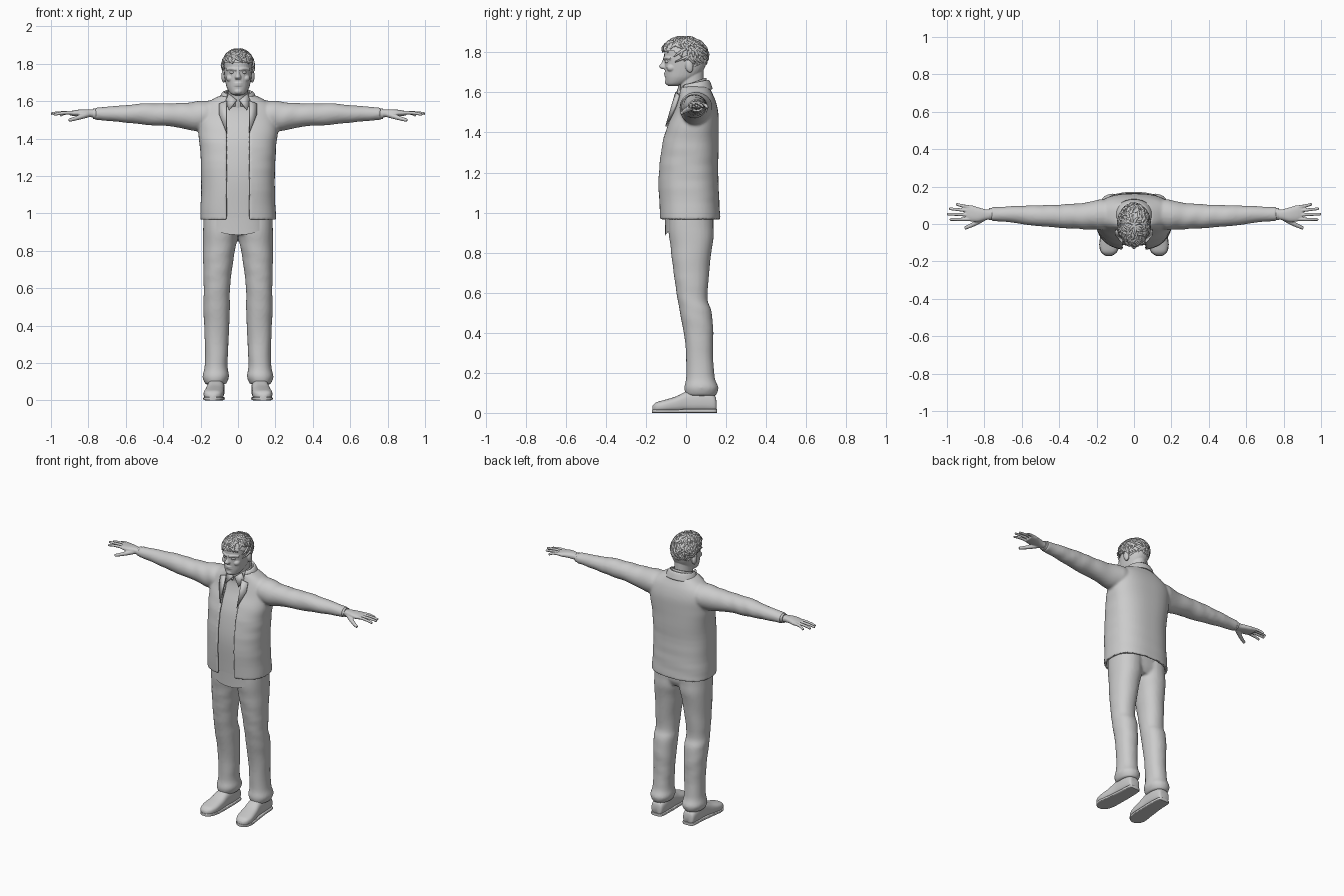
import bpy, bmesh, math, random
from mathutils import Vector, Matrix

if "Cube" in bpy.data.objects:
    bpy.data.objects.remove(bpy.data.objects["Cube"])
random.seed(4)


def spow(v, p):
    return math.copysign(abs(v) ** p, v)


def finish(name, bm):
    bmesh.ops.recalc_face_normals(bm, faces=bm.faces)
    me = bpy.data.meshes.new(name)
    bm.to_mesh(me)
    bm.free()
    ob = bpy.data.objects.new(name, me)
    bpy.context.collection.objects.link(ob)
    return smooth(ob)


def activate(ob):
    bpy.ops.object.select_all(action='DESELECT')
    ob.select_set(True)
    bpy.context.view_layer.objects.active = ob


def smooth(ob, deg=50):
    activate(ob)
    bpy.ops.object.shade_smooth_by_angle(angle=math.radians(deg))
    return ob


def modify(ob, kind, **props):
    activate(ob)
    m = ob.modifiers.new(kind.title(), kind)
    for k, v in props.items():
        setattr(m, k, v)
    bpy.ops.object.modifier_apply(modifier=m.name)
    return ob


def mirror(ob):
    return modify(ob, 'MIRROR', use_mirror_merge=False)


def dense(rings, k=4):
    """Catmull-Rom interpolation of the ring table."""
    out = []
    for i in range(len(rings) - 1):
        q = [rings[max(0, min(len(rings) - 1, i + j))] for j in (-1, 0, 1, 2)]
        for s in range(k):
            t = s / k
            out.append([b + .5 * t * (c - a + t * (2*a - 5*b + 4*c - d + t * (3*(b - c) + d - a)))
                        for a, b, c, d in zip(*q)])
    return out + [list(rings[-1])]


def loft(name, rings, axis='Z', n=32, p=1.0, gap=0, tilt=0, wob=0, dip=0, cap=True):
    """Rings are (position, centre, half width, low, high); gap opens the front."""
    bm = bmesh.new()
    rows = []
    for j, (t, c, r, lo, hi) in enumerate(dense(rings)):
        s = math.asin(min(1, gap / r) ** (1 / p)) if gap else 0
        row = []
        for i in range(n):
            a = s + (2*math.pi - 2*s) * i / (n - 1) if gap else 2*math.pi * i / n
            w = 1 + wob * math.sin(48 * t + 2.5 * math.sin(a + 9 * t))
            u = c + r * w * spow(math.sin(a), p)
            v = (lo + hi) / 2 - (hi - lo) / 2 * w * spow(math.cos(a), p)
            z = t + tilt * (v - .05)
            if j == 0:
                z -= dip * max(0, math.cos(a)) ** 1.5
            row.append(bm.verts.new({'Z': (u, v, z), 'X': (t, u, v), 'Y': (u, t, v)}[axis]))
        rows.append(row)
    for a, b in zip(rows, rows[1:]):
        for i in range(n - 1 if gap else n):
            k = (i + 1) % n
            bm.faces.new((a[i], a[k], b[k], b[i]))
    if cap and not gap:
        bm.faces.new(rows[0])
        bm.faces.new(rows[-1])
    return finish(name, bm)


def ball(name, loc, size, rot=0):
    bm = bmesh.new()
    m = Matrix.Translation(loc) @ Matrix.Rotation(rot, 4, 'X') @ Matrix.Diagonal((*size, 1))
    bmesh.ops.create_uvsphere(bm, u_segments=20, v_segments=14, radius=1, matrix=m)
    return finish(name, bm)


def tubes(name, paths, r0, r1):
    cu = bpy.data.curves.new(name, 'CURVE')
    cu.dimensions, cu.bevel_depth, cu.bevel_resolution = '3D', r0, 2
    cu.use_fill_caps, cu.resolution_u = True, 4
    for pts in paths:
        s = cu.splines.new('NURBS')
        s.points.add(len(pts) - 1)
        for i, q in enumerate(pts):
            s.points[i].co = (*q, 1)
            s.points[i].radius = 1 + (r1 / r0 - 1) * i / (len(pts) - 1)
        s.order_u, s.use_endpoint_u = 3, True
    ob = bpy.data.objects.new(name, cu)
    bpy.context.collection.objects.link(ob)
    activate(ob)
    bpy.ops.object.convert(target='MESH')
    return smooth(bpy.context.view_layer.objects.active)


def panel(name, pts, thick):
    bm = bmesh.new()
    bm.faces.new([bm.verts.new(q) for q in pts])
    return mirror(modify(finish(name, bm), 'SOLIDIFY', thickness=thick, offset=0))


def fuse(name, parts, voxel, iters):
    activate(parts[0])
    for o in parts:
        o.select_set(True)
    bpy.ops.object.join()
    ob = bpy.context.view_layer.objects.active
    ob.name = name
    modify(ob, 'REMESH', mode='VOXEL', voxel_size=voxel)
    modify(ob, 'SMOOTH', factor=.5, iterations=iters)
    return smooth(ob)


# Jacket: open-fronted shell fused with both sleeves
body = loft('jacket_body', [
    (.965, 0, .195, -.125, .163), (1.05, 0, .191, -.129, .158), (1.2, 0, .188, -.132, .152),
    (1.35, 0, .195, -.112, .154), (1.43, 0, .203, -.087, .155), (1.5, 0, .203, -.056, .152),
    (1.56, 0, .187, -.034, .138), (1.6, 0, .135, -.027, .12), (1.625, 0, .085, -.03, .108)],
    n=72, p=.8, gap=.058, wob=.006)
modify(body, 'SOLIDIFY', thickness=.017, offset=0)
sleeve = mirror(loft('sleeve', [
    (.1, .05, .065, 1.48, 1.61), (.17, .05, .08, 1.445, 1.603), (.22, .046, .077, 1.44, 1.598),
    (.3, .042, .068, 1.455, 1.59), (.4, .042, .062, 1.468, 1.588), (.5, .044, .057, 1.474, 1.588),
    (.62, .05, .047, 1.487, 1.577), (.72, .053, .039, 1.496, 1.568), (.762, .053, .037, 1.497, 1.567)],
    'X', wob=.025))
fuse('jacket', [body, sleeve], .008, 4)
collar = loft('jacket_collar', [
    (1.61, 0, .074, -.025, .1), (1.645, 0, .074, -.022, .108), (1.64, 0, .085, -.032, .117),
    (1.6, 0, .105, -.04, .13)], n=48, gap=.058, tilt=.2)
modify(collar, 'SOLIDIFY', thickness=.007, offset=0)
panel('lapel', [(.06, -.048, 1.6), (.1, -.036, 1.585), (.1, -.053, 1.53), (.06, -.098, 1.43)], .012)

# Shirt with a curved tail, collar and cuffs
loft('shirt', [
    (.965, 0, .17, -.105, .13), (1.02, 0, .172, -.108, .135), (1.2, 0, .172, -.116, .135),
    (1.35, 0, .178, -.097, .137), (1.43, 0, .18, -.073, .137), (1.5, 0, .175, -.043, .13),
    (1.56, 0, .13, -.027, .115), (1.61, 0, .06, -.032, .095)], n=48, p=.8, dip=.08, cap=False)
band = loft('shirt_collar_band', [(1.6, 0, .066, -.035, .1), (1.655, 0, .06, -.03, .1)],
            n=40, gap=.015, tilt=.35)
modify(band, 'SOLIDIFY', thickness=.005, offset=0)
panel('shirt_collar_point', [(.006, -.044, 1.605), (.05, -.03, 1.64), (.066, -.028, 1.6),
                             (.048, -.062, 1.55)], .006)
mirror(loft('shirt_cuff', [(.74, .053, .033, 1.501, 1.562), (.775, .053, .032, 1.504, 1.561)], 'X'))

# Trousers: two legs fused at the hips
leg = mirror(loft('leg', [
    (.085, .12, .054, .0, .148), (.125, .118, .071, -.008, .163), (.18, .117, .061, .0, .143),
    (.3, .114, .063, .0, .135), (.42, .114, .068, -.015, .136), (.51, .114, .072, -.032, .126),
    (.57, .114, .069, -.043, .108), (.7, .109, .077, -.062, .115), (.82, .1, .087, -.077, .13),
    (.9, .093, .095, -.086, .138), (1.0, .09, .093, -.09, .135)], p=.92, wob=.012))
hips = loft('hips', [(.89, 0, .16, -.07, .11), (.93, 0, .18, -.084, .128), (1.0, 0, .18, -.09, .13)], p=.85)
fuse('trousers', [leg, hips], .009, 4)

# Shoes and soles
mirror(loft('shoe', [
    (.152, .118, .026, .01, .06), (.14, .118, .04, .005, .09), (.08, .118, .047, .004, .115),
    (.01, .12, .046, .004, .11), (-.05, .125, .051, .004, .082), (-.11, .131, .053, .004, .064),
    (-.15, .134, .041, .005, .052), (-.168, .135, .018, .01, .034)], 'Y', p=.75))
mirror(loft('sole', [
    (.155, .118, .026, 0, .018), (.14, .118, .042, 0, .02), (.06, .118, .047, 0, .02),
    (-.05, .125, .053, 0, .018), (-.11, .131, .055, 0, .018), (-.15, .134, .043, 0, .018),
    (-.17, .135, .018, 0, .018)], 'Y', p=.35))

# Hands: palm, four fingers and a thumb
palm = loft('palm', [
    (.75, .053, .026, 1.512, 1.553), (.79, .05, .028, 1.514, 1.555), (.83, .05, .038, 1.518, 1.556),
    (.87, .056, .043, 1.52, 1.552), (.9, .06, .038, 1.523, 1.546)], 'X', p=.85)
fingers = tubes('fingers', [[(.86, y0, 1.536), (.93, (y0 + y1) / 2, 1.543), (x, y1, z)] for y0, y1, x, z in (
    (.026, .024, .985, 1.527), (.048, .053, 1.0, 1.533), (.069, .082, .988, 1.53),
    (.088, .107, .95, 1.522))], .0105, .0075)
thumb = tubes('thumb', [[(.8, .035, 1.53), (.85, -.002, 1.512), (.905, -.022, 1.497)]], .017, .009)
mirror(fuse('hand', [palm, fingers, thumb], .0035, 3))

# Head: skull, neck and facial features fused together
skull = loft('skull', [
    (1.632, 0, .022, -.088, -.03), (1.642, 0, .042, -.098, .0), (1.67, 0, .059, -.103, .05),
    (1.7, 0, .067, -.105, .08), (1.74, 0, .073, -.107, .1), (1.78, 0, .075, -.109, .104),
    (1.82, 0, .073, -.104, .098), (1.85, 0, .055, -.075, .075), (1.862, 0, .03, -.04, .045)], p=.9)
neck = loft('neck', [(1.55, 0, .058, -.025, .09), (1.62, 0, .054, -.036, .09),
                     (1.66, 0, .053, -.042, .088), (1.71, 0, .053, -.05, .088)])
nose = loft('nose', [(1.778, 0, .009, -.113, -.08), (1.75, 0, .01, -.121, -.08),
                     (1.729, 0, .017, -.135, -.08), (1.716, 0, .014, -.12, -.08)])
brow = mirror(tubes('brow', [[(.01, -.107, 1.768), (.035, -.104, 1.778), (.06, -.075, 1.768)]], .009, .007))
cheek = mirror(ball('cheek', (.042, -.072, 1.722), (.022, .025, .02)))
lips = tubes('lips', [[(-.026, -.092, z), (0, y, z + .001), (.026, -.092, z)]
                      for z, y in ((1.694, -.117), (1.684, -.115))], .006, .006)
chin = ball('chin', (0, -.089, 1.652), (.023, .017, .016))
ear = mirror(ball('ear', (.076, .016, 1.732), (.013, .02, .034), .2))
fuse('head', [skull, neck, nose, brow, cheek, lips, chin, ear], .0032, 3)
mirror(ball('eye', (.031, -.092, 1.754), (.014, .014, .009)))


# Hair: scalp cap trimmed at the hairline, covered by tousled locks
def hairline(y):
    k = [(-.2, 1.81), (-.06, 1.8), (0, 1.76), (.045, 1.695), (.2, 1.68)]
    for (a, za), (b, zb) in zip(k, k[1:]):
        if y <= b:
            return za + (zb - za) * (y - a) / (b - a)


def scalp(az, pol, s=1.0):
    return Vector((.085 * s * math.sin(pol) * math.sin(az), -.008 - .117 * s * math.sin(pol) * math.cos(az),
                   1.785 + .092 * s * math.cos(pol)))


bm = bmesh.new()
bmesh.ops.create_uvsphere(bm, u_segments=56, v_segments=40, radius=1,
                          matrix=Matrix.Translation((0, -.008, 1.785)) @ Matrix.Diagonal((.085, .117, .092, 1)))
bmesh.ops.delete(bm, geom=[v for v in bm.verts if v.co.z < hairline(v.co.y)], context='VERTS')
finish('hair_cap', bm)
locks = []
while len(locks) < 230:
    az, pol = random.uniform(0, 2 * math.pi), math.acos(random.uniform(-.75, 1))
    q = scalp(az, pol)
    if q.z < hairline(q.y) + .022:
        continue
    turn, path = random.uniform(-.22, .22), []
    for s in (.97, 1.02, 1.03, 1.0):
        path.append(scalp(az, pol, s))
        az, pol = az + turn, pol + .11
    locks.append(path)
tubes('hair_locks', locks, .0085, .003)
